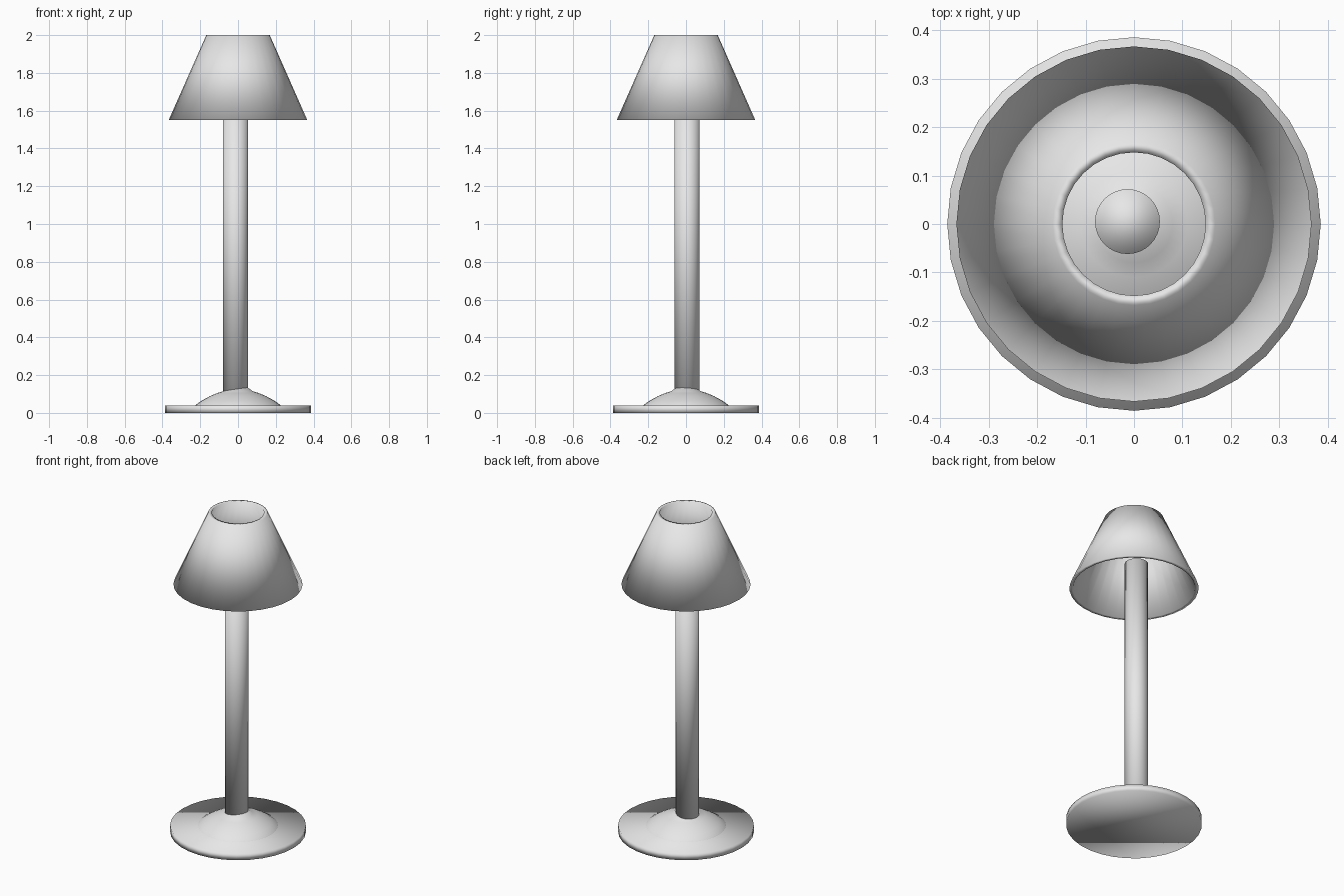
import bpy, bmesh, math

cube = bpy.data.objects.get("Cube")
if cube:
    bpy.data.objects.remove(cube, do_unlink=True)

SEGMENTS = 32

grey = bpy.data.materials.new("light grey")
grey.use_nodes = True
colour = (0.8, 0.8, 0.8, 1)
grey.diffuse_color = colour
grey.node_tree.nodes["Principled BSDF"].inputs["Base Color"].default_value = colour


def lathe(name, profile, closed=False, centre=(0, 0)):
    """Turn a (radius, height) profile about z; open profiles get flat end caps."""
    bm = bmesh.new()
    rings = []
    for radius, z in profile:
        angles = [math.tau * i / SEGMENTS for i in range(SEGMENTS)]
        rings.append([bm.verts.new((radius * math.cos(a), radius * math.sin(a), z))
                      for a in angles])
    pairs = list(zip(rings, rings[1:]))
    if closed:
        pairs.append((rings[-1], rings[0]))
    else:
        bm.faces.new(rings[0])
        bm.faces.new(rings[-1])
    for low, high in pairs:
        for i in range(SEGMENTS):
            j = (i + 1) % SEGMENTS
            bm.faces.new((low[i], low[j], high[j], high[i]))
    bmesh.ops.recalc_face_normals(bm, faces=bm.faces)
    for face in bm.faces:
        face.smooth = True
    mesh = bpy.data.meshes.new(name)
    bm.to_mesh(mesh)
    bm.free()
    mesh.materials.append(grey)
    obj = bpy.data.objects.new(name, mesh)
    obj.location = (*centre, 0)
    bpy.context.collection.objects.link(obj)
    return obj


# Flat foot disc
lathe("base_disc", [(0.386, 0), (0.386, 0.04)])

# Low dome that the pole rises from
lathe("base_dome", [(0.235, 0.03), (0.225, 0.042), (0.19, 0.066), (0.15, 0.088),
                    (0.11, 0.105), (0.08, 0.114), (0.05, 0.135)])

# Upright pole, a little off centre
lathe("pole", [(0.067, 0.02), (0.067, 1.71)], centre=(-0.0135, 0.005))

# Hollow tapered lampshade with flat rims
lathe("lampshade", [(0.367, 1.55), (0.168, 2.0), (0.148, 2.0), (0.347, 1.55)],
      closed=True)
